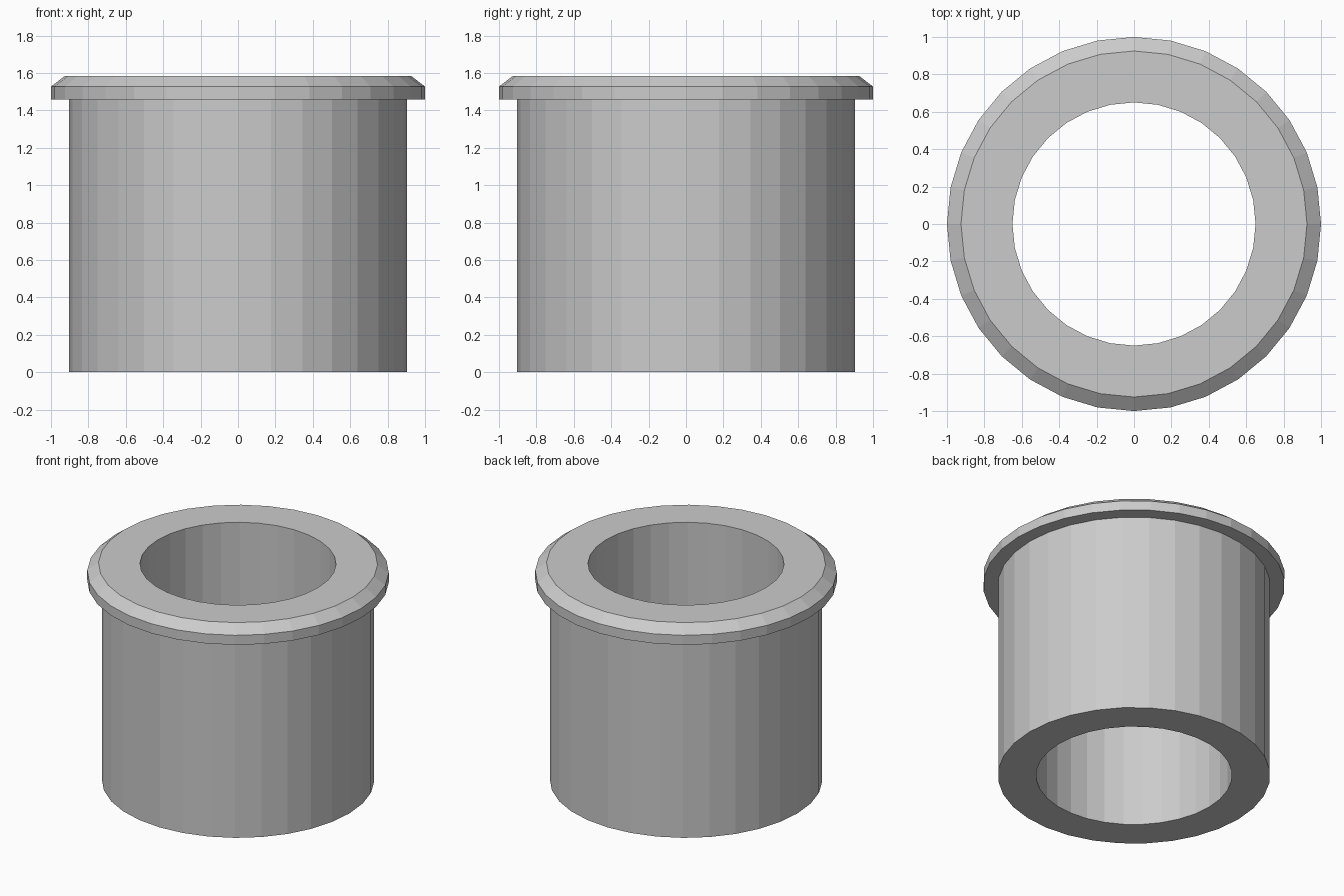
import bpy, bmesh, math

if "Cube" in bpy.data.objects:
    bpy.data.objects.remove(bpy.data.objects["Cube"])

SIDES = 32

# Closed half-section of the flanged bushing: (radius, height)
PROFILE = [
    (0.65, 0.0), (0.903, 0.0),          # bottom ring
    (0.903, 1.457), (1.0, 1.457),       # outer wall, flange underside
    (1.0, 1.527), (0.925, 1.585),       # flange rim, chamfer
    (0.65, 1.585),                      # top ring, back to the bore
]


def lathe(name, profile, material):
    """Revolve a closed profile around z with flat sides."""
    bm = bmesh.new()
    rings = []
    for i in range(SIDES):
        a = 2 * math.pi * i / SIDES
        rings.append([bm.verts.new((r * math.cos(a), r * math.sin(a), z))
                      for r, z in profile])
    for i, ring in enumerate(rings):
        after = rings[(i + 1) % SIDES]
        for j in range(len(profile)):
            k = (j + 1) % len(profile)
            bm.faces.new((ring[j], after[j], after[k], ring[k]))
    bmesh.ops.recalc_face_normals(bm, faces=bm.faces)
    mesh = bpy.data.meshes.new(name)
    bm.to_mesh(mesh)
    bm.free()
    mesh.materials.append(material)
    obj = bpy.data.objects.new(name, mesh)
    bpy.context.collection.objects.link(obj)
    return obj


grey = bpy.data.materials.new("plain grey")
grey.diffuse_color = (0.6, 0.6, 0.6, 1.0)
grey.use_nodes = True
grey.node_tree.nodes["Principled BSDF"].inputs["Base Color"].default_value = grey.diffuse_color

lathe("flanged_bushing", PROFILE, grey)
